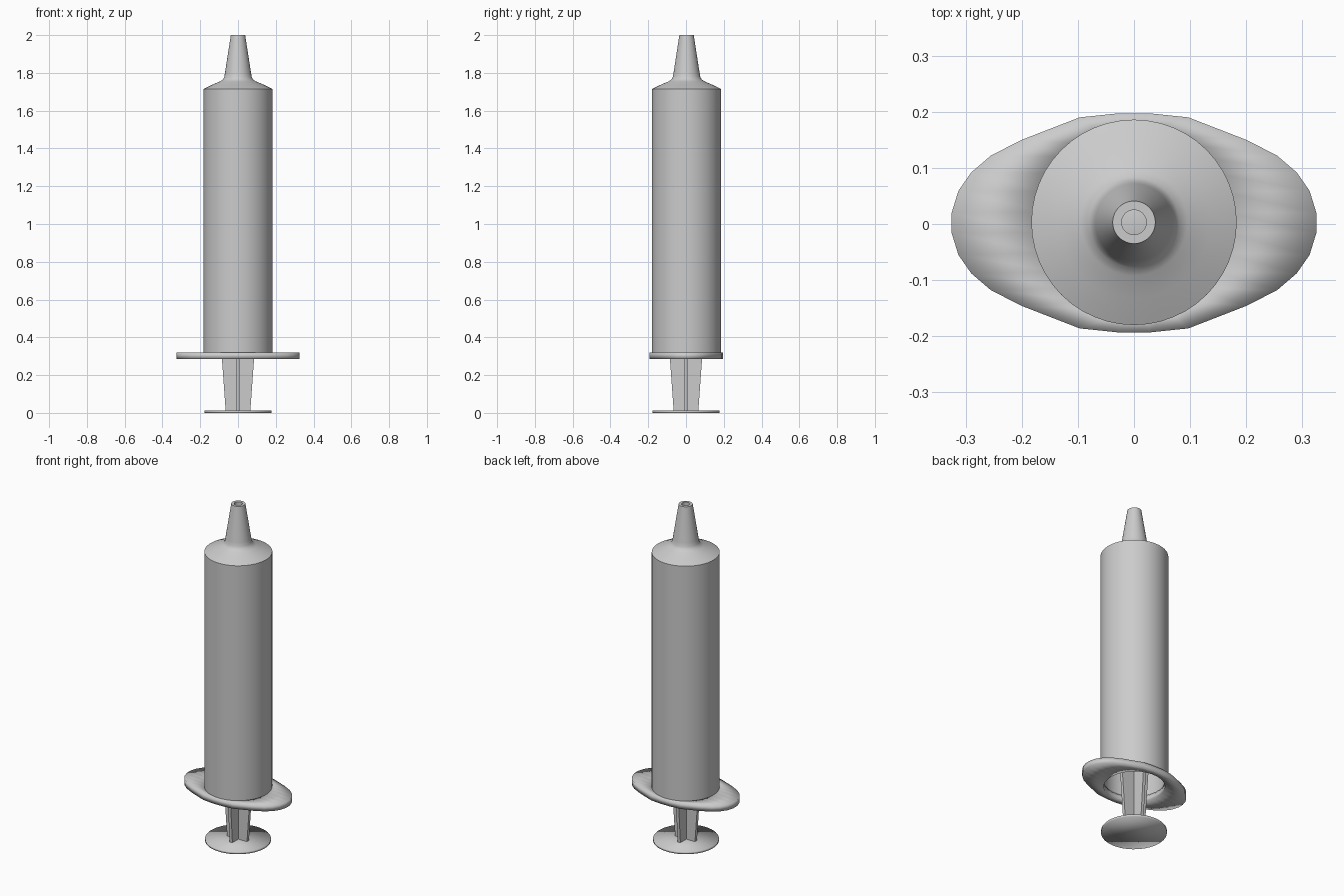
import bpy, bmesh, math

if "Cube" in bpy.data.objects:
    bpy.data.objects.remove(bpy.data.objects["Cube"])

CY = 0.003  # tiny offset of the barrel axis


def finish(name, bm, angle=None):
    bmesh.ops.recalc_face_normals(bm, faces=bm.faces[:])
    me = bpy.data.meshes.new(name)
    bm.to_mesh(me)
    bm.free()
    me.shade_smooth()
    if angle is not None:
        me.set_sharp_from_angle(angle=math.radians(angle))
    ob = bpy.data.objects.new(name, me)
    bpy.context.collection.objects.link(ob)
    return ob


def loft(name, rings, angle=None, closed=False):
    """Bridge equal-length rings of points, capping the ends unless closed."""
    bm = bmesh.new()
    loops = [[bm.verts.new(p) for p in r] for r in rings]
    n = len(loops[0])
    pairs = list(zip(loops, loops[1:]))
    if closed:
        pairs.append((loops[-1], loops[0]))
    else:
        bm.faces.new(loops[0])
        bm.faces.new(loops[-1])
    for a, b in pairs:
        for i in range(n):
            j = (i + 1) % n
            bm.faces.new((a[i], a[j], b[j], b[i]))
    return finish(name, bm, angle)


def circle(r, z, n=48, start=0.0):
    return [(r * math.cos(start + math.tau * i / n),
             CY + r * math.sin(start + math.tau * i / n), z) for i in range(n)]


# Hollow barrel with shoulder and tapered nozzle
profile = [(0.183, 0.30), (0.183, 1.715), (0.135, 1.738), (0.095, 1.755),
           (0.08, 1.765), (0.073, 1.778), (0.069, 1.80), (0.038, 2.0),
           (0.022, 2.0), (0.022, 1.74), (0.165, 1.69), (0.165, 0.30)]
loft("barrel", [circle(r, z) for r, z in profile], 35, closed=True)

# Finger flange: oval plate with a round hole
quarter = [(0.325, 0.018), (0.313, 0.057), (0.29, 0.09), (0.255, 0.12),
           (0.2, 0.148), (0.097, 0.188), (0.03, 0.195)]
half = quarter + [(-x, y) for x, y in reversed(quarter)]
outline = half + [(-x, -y) for x, y in half]
n = len(outline)
outer = lambda z: [(x, y + 0.002, z) for x, y in outline]
inner = lambda z: circle(0.165, z, n, math.pi / n)
loft("finger_flange", [outer(0.285), outer(0.32), inner(0.32), inner(0.285)],
     closed=True)

# Plunger shaft: two crossed tapering ribs
t = 0.009
levels = [(0.065, 0.008), (0.085, 0.285), (0.12, 0.77), (0.12, 1.52)]
for name, turn in (("plunger_rib_x", False), ("plunger_rib_y", True)):
    rings = []
    for w, z in levels:
        box = [(-w, -t), (w, -t), (w, t), (-w, t)]
        rings.append([(y, x, z) if turn else (x, y, z) for x, y in box])
    loft(name, rings, 30)

# Stopper at the head of the plunger, inside the barrel
loft("stopper", [circle(r, z) for r, z in
                 ((0.163, 1.52), (0.163, 1.66), (0.03, 1.71))], 30)

# Thumb disc
disc = loft("thumb_disc", [circle(0.177, 0.0), circle(0.177, 0.013)])
disc.location.y = -CY
